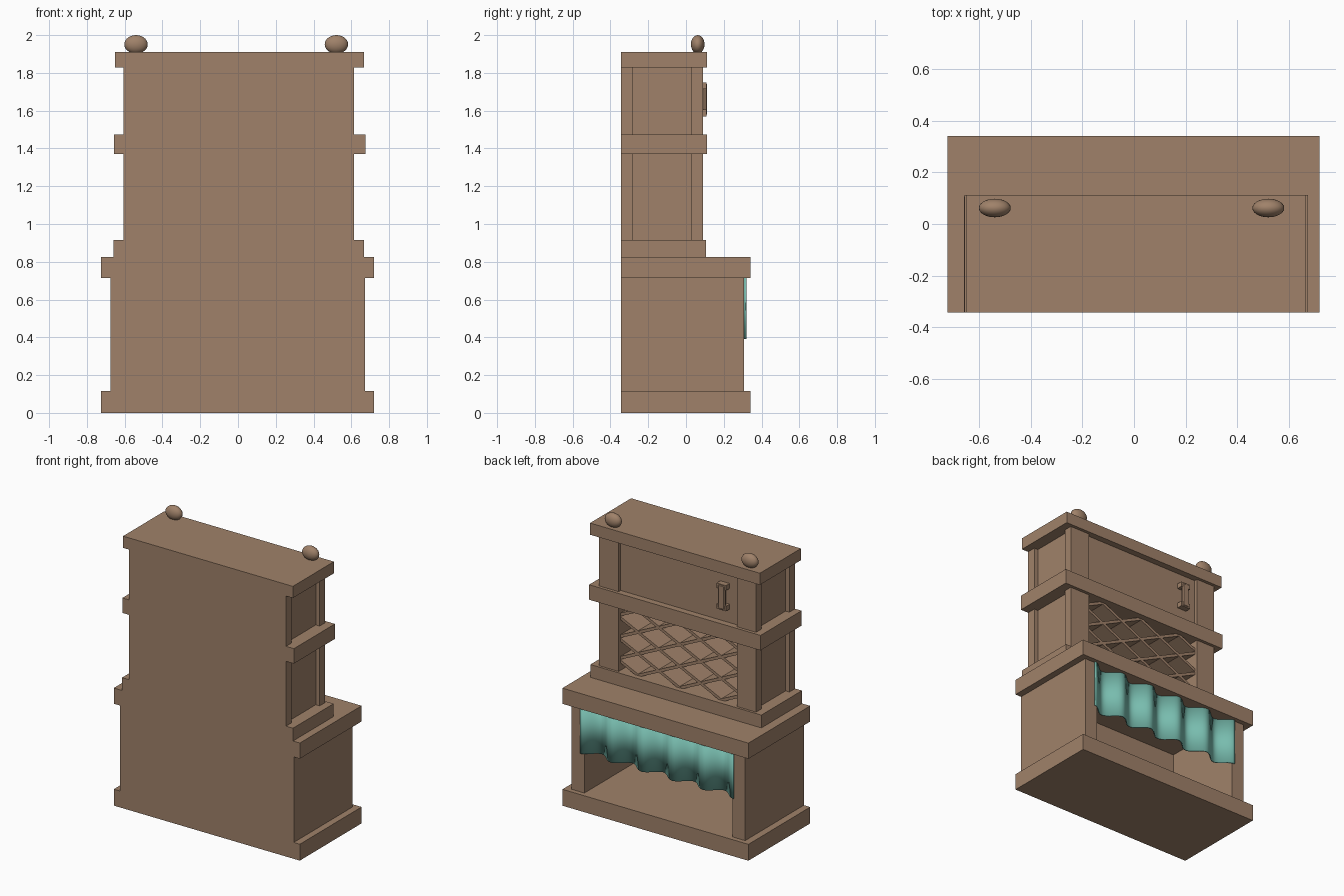
import bpy, bmesh, math

if "Cube" in bpy.data.objects:
    bpy.data.objects.remove(bpy.data.objects["Cube"])


def material(name, rgb):
    m = bpy.data.materials.new(name)
    m.diffuse_color = (*rgb, 1)
    m.use_nodes = True
    m.node_tree.nodes["Principled BSDF"].inputs["Base Color"].default_value = m.diffuse_color
    return m


WOOD = material("brown wood", (0.35, 0.222, 0.143))
TEAL = material("teal cloth", (0.19, 0.51, 0.43))
BACK = -0.343


def finish(name, bm, mat):
    bmesh.ops.recalc_face_normals(bm, faces=bm.faces)
    me = bpy.data.meshes.new(name)
    bm.to_mesh(me)
    bm.free()
    me.materials.append(mat)
    ob = bpy.data.objects.new(name, me)
    bpy.context.collection.objects.link(ob)
    return ob


def box(name, x0, x1, y0, y1, z0, z1, mat=WOOD):
    bm = bmesh.new()
    bmesh.ops.create_cube(bm, size=1)
    for v in bm.verts:
        v.co = (x1 if v.co.x > 0 else x0,
                y1 if v.co.y > 0 else y0,
                z1 if v.co.z > 0 else z0)
    return finish(name, bm, mat)


def prism(name, pts, y0, y1, mat=WOOD):
    """Extrude an x-z outline along y."""
    bm = bmesh.new()
    f = bm.faces.new([bm.verts.new((x, y0, z)) for x, z in pts])
    r = bmesh.ops.extrude_face_region(bm, geom=[f])
    for v in r["geom"]:
        if isinstance(v, bmesh.types.BMVert):
            v.co.y = y1
    return finish(name, bm, mat)


# Horizontal slabs
box("plinth", -0.724, 0.72, BACK, 0.342, 0, 0.115)
box("counter", -0.724, 0.72, BACK, 0.342, 0.715, 0.825)
box("upper_base", -0.66, 0.667, BACK, 0.107, 0.825, 0.915)
box("middle_slab", -0.657, 0.674, BACK, 0.112, 1.37, 1.475)
box("top_slab", -0.652, 0.666, BACK, 0.112, 1.828, 1.91)

# Lower open cupboard
box("cupboard_back", -0.675, 0.673, BACK, -0.285, 0.115, 0.715)
box("cupboard_side_left", -0.675, -0.575, -0.285, 0.308, 0.115, 0.715)
box("cupboard_side_right", 0.573, 0.673, -0.285, 0.308, 0.115, 0.715)

# Two upper storeys: back, corner posts, recessed side panels
for storey, z0, z1 in (("rack", 0.915, 1.37), ("closet", 1.475, 1.828)):
    box(storey + "_back", -0.607, 0.613, BACK, -0.28, z0, z1)
    for side, s, edge in (("left", -1, 0.607), ("right", 1, 0.613)):
        def span(a, b):
            return sorted((s * a, s * b))
        box(f"{storey}_post_{side}", *span(0.46, edge), 0.03, 0.09, z0, z1)
        box(f"{storey}_panel_{side}", *span(0.46, edge - 0.03), -0.28, 0.03, z0, z1)

# Closet door and handle
box("door", -0.46, 0.46, 0.03, 0.067, 1.475, 1.828)
hx, hz = -0.35, 1.66
for i, s in enumerate((-1, 1)):
    z = sorted((hz + s * 0.055, hz + s * 0.09))
    box(f"handle_mount_{i}", hx - 0.036, hx + 0.036, 0.06, 0.108, *z)
grip = box("handle_grip", hx - 0.026, hx + 0.026, 0.088, 0.112, hz - 0.085, hz + 0.085)
bev = grip.modifiers.new("bevel", 'BEVEL')
bev.width = 0.006
bev.segments = 1

# Diagonal rack boards, clipped to the opening
X, Z0, Z1 = 0.465, 0.91, 1.375
STEP, SLOPE, T = 0.152, 0.47, 0.011
zc = (Z0 + Z1) / 2
for s in (-1, 1):
    for k in range(-3, 4):
        c = zc + (k + 0.5) * STEP
        xs = sorted(((Z0 - c) / (s * SLOPE), (Z1 - c) / (s * SLOPE)))
        a, b = max(-X, xs[0]), min(X, xs[1])
        if b - a < 0.06:
            continue
        za, zb = c + s * SLOPE * a, c + s * SLOPE * b
        prism("rack_board", [(a, za - T), (b, zb - T), (b, zb + T), (a, za + T)],
              -0.28, 0.07 if s > 0 else 0.069)

# Wavy curtain
bm = bmesh.new()
N, WAVES = 80, 5
rows = []
for i in range(N + 1):
    t = i / N
    x = -0.592 + 1.19 * t
    y = 0.28 + 0.036 * math.cos(2 * math.pi * WAVES * t)
    rows.append([bm.verts.new((x, y, z)) for z in (0.39, 0.72)])
for p, q in zip(rows, rows[1:]):
    f = bm.faces.new((p[0], q[0], q[1], p[1]))
    f.smooth = True
curtain = finish("curtain", bm, TEAL)
sol = curtain.modifiers.new("thickness", 'SOLIDIFY')
sol.thickness = 0.008
sol.offset = 0

# Top knobs
for side, x in (("left", -0.54), ("right", 0.521)):
    bm = bmesh.new()
    bmesh.ops.create_uvsphere(bm, u_segments=24, v_segments=14, radius=1)
    for v in bm.verts:
        v.co = (x + v.co.x * 0.062, 0.062 + v.co.y * 0.036, 1.951 + v.co.z * 0.049)
    for f in bm.faces:
        f.smooth = True
    finish("knob_" + side, bm, WOOD)
